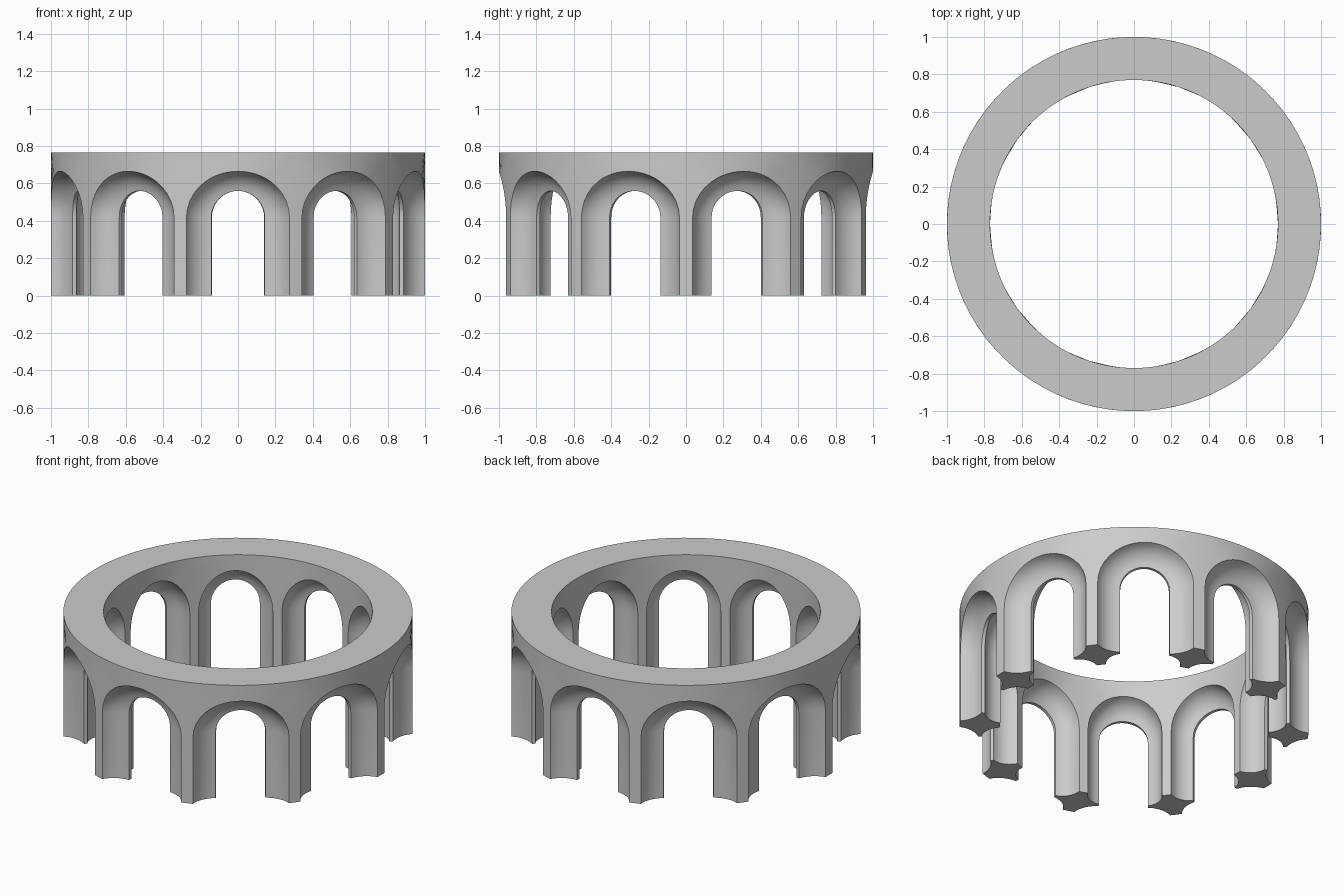
import bpy, bmesh
from math import pi, sin, cos, tan, atan2, radians

if "Cube" in bpy.data.objects:
    bpy.data.objects.remove(bpy.data.objects["Cube"])

BAYS = 10
R_OUT, R_IN, TOP = 1.0, 0.77, 0.765
R_MID = (R_OUT + R_IN) / 2
SPRING, THROAT, COVE = 0.418, 0.142, 0.105   # arch spring height, half width, moulding size
HALF = R_MID * pi / BAYS                     # half a bay, measured along the wall
RISE = TOP - SPRING

# Angles around the arch, including the rays to the bay's upper corners
corner = atan2(RISE, HALF)
N_SIDE, N_TOP = 5, 12
angles = [corner * i / N_SIDE for i in range(N_SIDE)]
angles += [corner + (pi - 2 * corner) * i / N_TOP for i in range(N_TOP)]
angles += [pi - corner + corner * i / N_SIDE for i in range(N_SIDE + 1)]


def arch(width):
    """Arch outline: leg, semicircle, leg."""
    pts = [(width * cos(a), SPRING + width * sin(a)) for a in angles]
    return [(width, 0)] + pts + [(-width, 0)]


def frame():
    """Bay rectangle with points matching those of the arch."""
    pts = []
    for i, a in enumerate(angles):
        if i < N_SIDE:
            pts.append((HALF, SPRING + HALF * tan(a)))
        elif i <= N_SIDE + N_TOP:
            pts.append((RISE * cos(a) / sin(a), TOP))
        else:
            pts.append((-HALF, SPRING - HALF * tan(a)))
    return [(HALF, 0)] + pts + [(-HALF, 0)]


# Hollow moulding from the wall face into the throat: (offset, depth)
cove = []
for i in range(7):
    t = i / 6 * pi / 2
    f = i / 6
    cove.append((COVE * (0.75 * cos(t) + 0.25 * (1 - f)),
                 COVE * (0.75 * sin(t) + 0.25 * f)))
rows = [(frame(), R_OUT)]
rows += [(arch(THROAT + o), R_OUT - d) for o, d in cove]
rows += [(arch(THROAT + o), R_IN + d) for o, d in reversed(cove)]
rows += [(frame(), R_IN)]

# Ring of arched bays bent around the centre
bm = bmesh.new()
for k in range(BAYS):
    base = -pi / 2 + k * 2 * pi / BAYS
    grid = []
    for pts, r in rows:
        grid.append([bm.verts.new((r * cos(base + s / R_MID),
                                   r * sin(base + s / R_MID), z)) for s, z in pts])
    for a, b in zip(grid, grid[1:]):
        for i in range(len(a) - 1):
            bm.faces.new((a[i], a[i + 1], b[i + 1], b[i]))
    # flat top
    a, b = grid[-1], grid[0]
    for i in range(1 + N_SIDE, 1 + N_SIDE + N_TOP):
        bm.faces.new((a[i], a[i + 1], b[i + 1], b[i]))
    # pier feet
    for end in (0, -1):
        bm.faces.new([row[end] for row in grid])
bmesh.ops.remove_doubles(bm, verts=bm.verts, dist=1e-4)
bmesh.ops.recalc_face_normals(bm, faces=bm.faces)

mesh = bpy.data.meshes.new("arched_ring")
bm.to_mesh(mesh)
bm.free()
ring = bpy.data.objects.new("arched_ring", mesh)
bpy.context.collection.objects.link(ring)
bpy.context.view_layer.objects.active = ring
ring.select_set(True)
bpy.ops.object.shade_smooth_by_angle(angle=radians(30))
